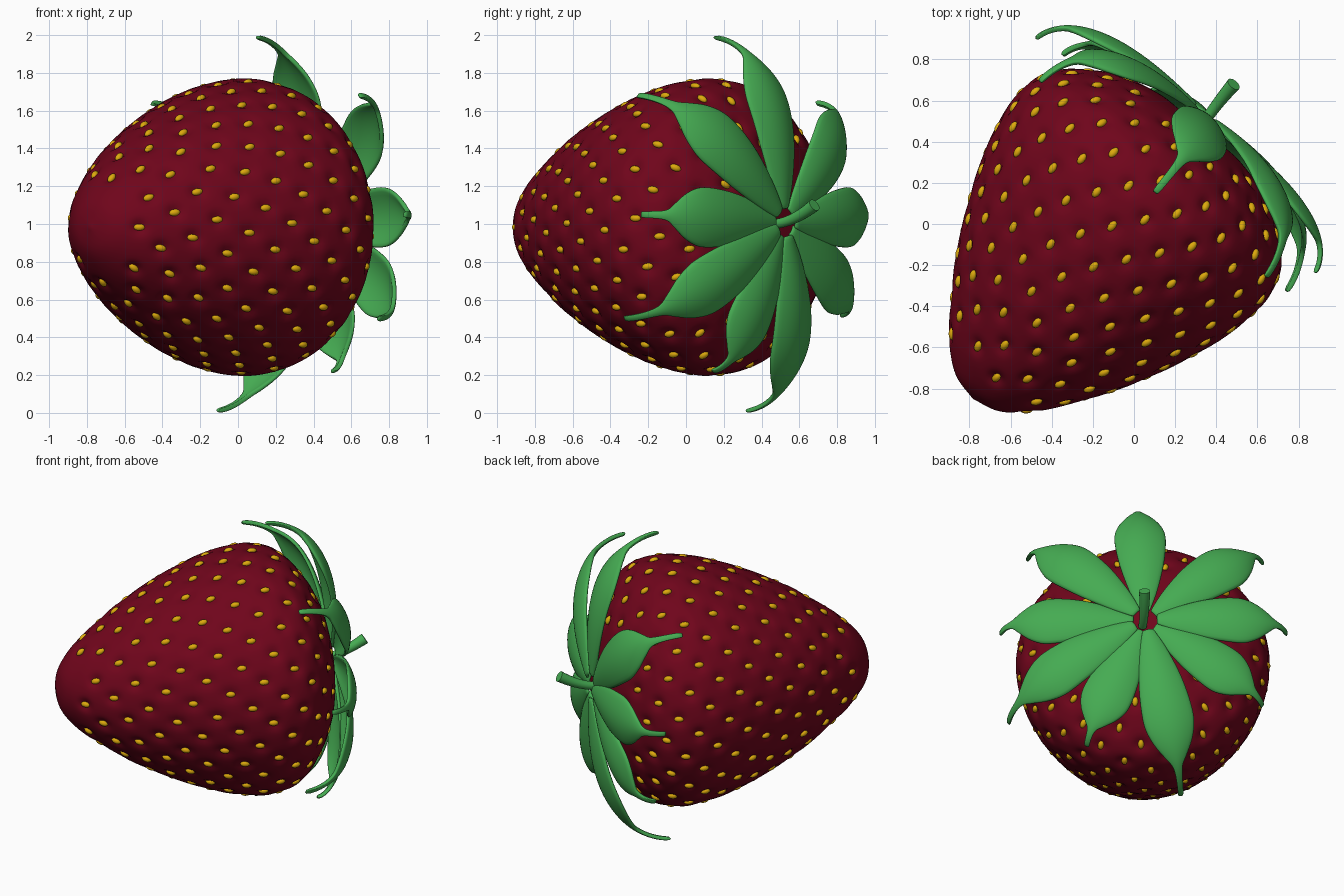
import bpy, bmesh, math
from mathutils import Vector, Matrix, kdtree

cube = bpy.data.objects.get("Cube")
if cube:
    bpy.data.objects.remove(cube, do_unlink=True)


def material(name, color):
    m = bpy.data.materials.new(name)
    m.use_nodes = True
    m.diffuse_color = (*color, 1)
    bsdf = next(n for n in m.node_tree.nodes if n.type == 'BSDF_PRINCIPLED')
    bsdf.inputs["Base Color"].default_value = (*color, 1)
    return m


RED = material("berry red", (0.16, 0.0015, 0.011))
GREEN = material("leaf green", (0.06, 0.41, 0.085))
YELLOW = material("seed yellow", (0.72, 0.40, 0.004))

# Fruit frame: local z runs from the pointed tip to the stem, local y is down
angle = math.radians(50)
axis = Vector((math.cos(angle), math.sin(angle), 0))
side = Vector((axis.y, -axis.x, 0))
FRAME = Matrix((side, (0, 0, -1), axis)).transposed().to_4x4()
FRAME.translation = side * -0.055 + Vector((0, 0, 0.983))
TO_LOCAL = FRAME.inverted()


def finish(name, bm, mat):
    bmesh.ops.recalc_face_normals(bm, faces=bm.faces)
    for f in bm.faces:
        f.smooth = True
    me = bpy.data.meshes.new(name)
    bm.to_mesh(me)
    bm.free()
    me.materials.append(mat)
    ob = bpy.data.objects.new(name, me)
    ob.matrix_world = FRAME
    bpy.context.collection.objects.link(ob)
    return ob


def smooth_curve(points, steps):
    """Catmull-Rom curve through 2D points."""
    p = [Vector(q) for q in points]
    p = [2 * p[0] - p[1]] + p + [2 * p[-1] - p[-2]]
    out = []
    for a, b, c, d in zip(p, p[1:], p[2:], p[3:]):
        for i in range(steps):
            t = i / steps
            out.append(0.5 * (2 * b + (c - a) * t + (2 * a - 5 * b + 4 * c - d) * t * t
                              + (3 * b - a - 3 * c + d) * t ** 3))
    return out + [p[-2]]


# Berry profile: (distance from tip, radius)
TIP = -1.155
profile = smooth_curve([(0, 0), (.03, .125), (.1, .225), (.2, .318), (.35, .425), (.5, .522),
                        (.75, .648), (1, .742), (1.2, .783), (1.32, .783), (1.45, .742),
                        (1.57, .625), (1.67, .45), (1.72, .25), (1.72, .12), (1.71, 0)], 8)

# Seed positions: golden-angle spiral, evenly spread by area
bands = [(a, b) for a, b in zip(profile, profile[1:]) if a.y > 0.23 and a.x < 1.68]
areas = [(b - a).length * (a.y + b.y) for a, b in bands]
total, count = sum(areas), 240
golden = math.pi * (3 - math.sqrt(5))
seeds = []
done, k = 0, 0
for (a, b), area in zip(bands, areas):
    while k < count and (k + 0.5) * total / count <= done + area:
        p = a.lerp(b, ((k + 0.5) * total / count - done) / area)
        slope = (b - a).normalized()
        ca, sa = math.cos(k * golden), math.sin(k * golden)
        pos = Vector((p.y * ca, p.y * sa, p.x + TIP))
        along = Vector((slope.y * ca, slope.y * sa, slope.x))
        out = Vector((slope.x * ca, slope.x * sa, -slope.y))
        seeds.append((pos, along, out))
        k += 1
    done += area

# Berry body, with a dimple under each seed
tree = kdtree.KDTree(len(seeds))
for i, s in enumerate(seeds):
    tree.insert(s[0], i)
tree.balance()
bm = bmesh.new()
ring = [bm.verts.new((p.y, 0, p.x + TIP)) for p in profile]
edges = [bm.edges.new(pair) for pair in zip(ring, ring[1:])]
bmesh.ops.spin(bm, geom=ring + edges, cent=(0, 0, 0), axis=(0, 0, 1),
               angle=2 * math.pi, steps=216, use_merge=True)
bmesh.ops.remove_doubles(bm, verts=bm.verts, dist=0.0005)
for v in bm.verts:
    co, i, dist = tree.find(v.co)
    v.co -= seeds[i][2] * 0.024 * math.exp(-(dist / 0.038) ** 2)
finish("berry", bm, RED)

# Seeds
bm = bmesh.new()
for pos, along, out in seeds:
    m = Matrix((along.cross(out), along, out)).transposed().to_4x4()
    m.translation = pos - out * 0.012
    m = m @ Matrix.Diagonal((0.019, 0.031, 0.017, 1))
    bmesh.ops.create_uvsphere(bm, u_segments=10, v_segments=7, radius=1, matrix=m)
finish("seeds", bm, YELLOW)

# Calyx leaves, each arching from the stem over to its own tip
TIPS = [(.10, .15, 1.99), (.64, -.26, 1.68), (.88, -.24, 1.05), (.74, -.33, .50),
        (.50, .14, .22), (-.11, .32, .01), (-.35, .82, .52), (-.48, .90, 1.05),
        (-.46, .69, 1.64)]
ROOT = Vector((-0.015, -0.025, 0))
half_widths = smooth_curve([(0, .03), (.1, .085), (.25, .135), (.4, .158), (.52, .157),
                            (.63, .12), (.72, .065), (.8, .022), (1, .013)], 4)


def leaf(name, tip, lift):
    tip = TO_LOCAL @ Vector(tip) - ROOT
    flat = Vector((tip.x, tip.y, 0))
    reach, radial = flat.length, flat.normalized()
    across = Vector((0, 0, 1)).cross(radial)
    inner, top = 0.07, 0.622 + lift

    def path(s):
        out = inner + (reach - inner) * (1 - (1 - s) ** 1.6)
        height = top + (tip.z - top) * s ** 2.3 + 0.12 * s * (1 - s)
        return ROOT + radial * out + Vector((0, 0, height))

    bm = bmesh.new()
    rows = []
    for s, w in half_widths:
        tangent = (path(min(s + 0.01, 1)) - path(max(s - 0.01, 0))).normalized()
        normal = tangent.cross(across)
        rows.append([bm.verts.new(path(s) + across * w * v - normal * 0.3 * w * v * v)
                     for v in (j / 4 for j in range(-4, 5))])
    for r, q in zip(rows, rows[1:]):
        for j in range(8):
            bm.faces.new((r[j], r[j + 1], q[j + 1], q[j]))
    ob = finish(name, bm, GREEN)
    solid = ob.modifiers.new("thickness", 'SOLIDIFY')
    solid.thickness = 0.024
    solid.offset = 0
    sub = ob.modifiers.new("rounding", 'SUBSURF')
    sub.levels = sub.render_levels = 1


for i, tip in enumerate(TIPS):
    leaf(f"leaf_{i + 1}", tip, 0.014 * (i % 2))

# Stem: a bent, slightly flaring tube
bm = bmesh.new()
start, bend, end = (TO_LOCAL @ Vector(p) for p in
                    ((.325, .47, 1.0), (.39, .57, 1.01), (.485, .68, 1.10)))
rings = []
for i in range(13):
    t = i / 12
    p = start * (1 - t) ** 2 + bend * 2 * t * (1 - t) + end * t * t
    d = ((bend - start) * (1 - t) + (end - bend) * t).normalized()
    u = d.cross(Vector((1, 0, 0))).normalized()
    v = d.cross(u)
    r = 0.026 + 0.009 * t * t
    rings.append([bm.verts.new(p + (u * math.cos(a) + v * math.sin(a)) * r)
                  for a in (j * math.tau / 16 for j in range(16))])
for a, b in zip(rings, rings[1:]):
    for j in range(16):
        n = (j + 1) % 16
        bm.faces.new((a[j], a[n], b[n], b[j]))
bm.faces.new(rings[0])
bm.faces.new(rings[-1])
stem = finish("stem", bm, GREEN)
bpy.context.view_layer.objects.active = stem
stem.select_set(True)
bpy.ops.object.shade_smooth_by_angle()
